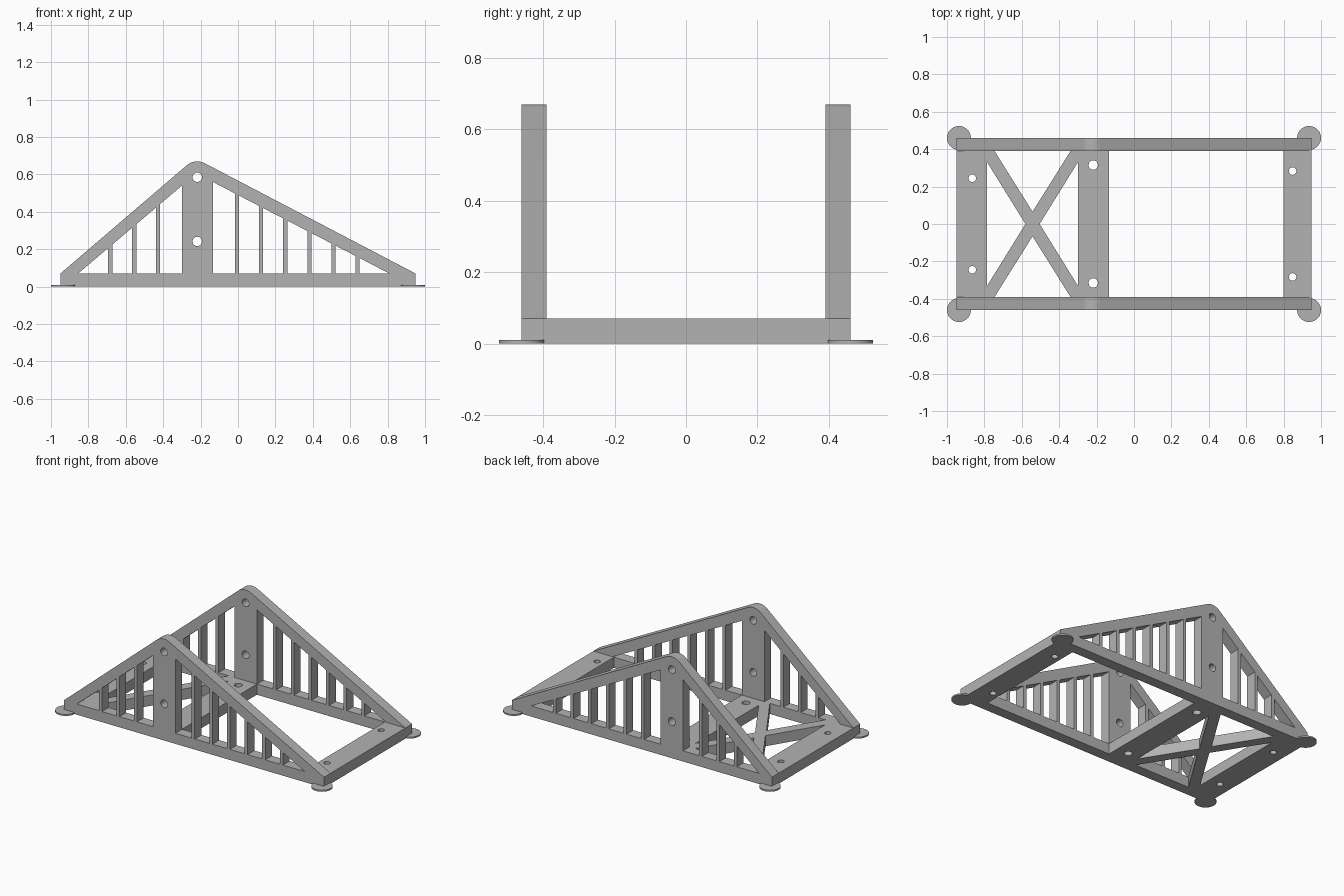
import bpy, bmesh, math
from mathutils import Matrix

cube = bpy.data.objects.get("Cube")
if cube:
    bpy.data.objects.remove(cube)

grey = bpy.data.materials.new("plain_grey")
grey.use_nodes = True
COLOUR = (0.45, 0.45, 0.45, 1)
grey.diffuse_color = COLOUR
grey.node_tree.nodes["Principled BSDF"].inputs["Base Color"].default_value = COLOUR


def arc(cx, cy, r, start=0, end=360, n=32):
    """Points along an arc; a full turn omits the repeated last point."""
    steps = n if end - start == 360 else n - 1
    return [(cx + r * math.cos(math.radians(start + (end - start) * i / steps)),
             cy + r * math.sin(math.radians(start + (end - start) * i / steps)))
            for i in range(n)]


def rect(x0, x1, y0, y1):
    return [(x0, y0), (x1, y0), (x1, y1), (x0, y1)]


def plate(name, loops, depth, matrix):
    """Extrude an outline with holes, centred on its own plane."""
    curve = bpy.data.curves.new(name + "_profile", 'CURVE')
    curve.dimensions = '2D'
    curve.fill_mode = 'BOTH'
    curve.extrude = depth / 2
    for pts in loops:
        s = curve.splines.new('POLY')
        s.points.add(len(pts) - 1)
        for p, (x, y) in zip(s.points, pts):
            p.co = (x, y, 0, 1)
        s.use_cyclic_u = True
    temp = bpy.data.objects.new(name + "_temp", curve)
    bpy.context.collection.objects.link(temp)
    bpy.context.view_layer.update()
    mesh = bpy.data.meshes.new_from_object(
        temp.evaluated_get(bpy.context.evaluated_depsgraph_get()))
    bpy.data.objects.remove(temp)
    bpy.data.curves.remove(curve)

    # weld caps to walls and place the part
    bm = bmesh.new()
    bm.from_mesh(mesh)
    bmesh.ops.remove_doubles(bm, verts=bm.verts, dist=1e-5)
    bmesh.ops.transform(bm, matrix=matrix, verts=bm.verts)
    bmesh.ops.recalc_face_normals(bm, faces=bm.faces)
    bm.to_mesh(mesh)
    bm.free()
    mesh.name = name
    mesh.materials.clear()
    mesh.materials.append(grey)
    obj = bpy.data.objects.new(name, mesh)
    bpy.context.collection.objects.link(obj)
    bpy.ops.object.select_all(action='DESELECT')
    obj.select_set(True)
    bpy.context.view_layer.objects.active = obj
    bpy.ops.object.shade_smooth_by_angle(angle=math.radians(30))
    return obj


END, RAIL = 0.95, 0.07
INNER = 0.39
PEAK_X, PEAK_Z = -0.218, 0.585

# side frame outline with rounded peak
outline = [(-END, 0), (END, 0), (END, RAIL)]
outline += arc(PEAK_X, PEAK_Z, 0.085, 62.5, 130.5, 12)
outline += [(-END, RAIL)]


def openings(tip, post, top, bars):
    """Split a triangular window into slots between upright bars."""
    def height(x):
        return RAIL + (top - RAIL) * (x - tip) / (post - tip)
    side = math.copysign(0.011, post - tip)
    edges, start = [], tip
    for b in bars:
        edges.append((start, b - side))
        start = b + side
    edges.append((start, post))
    for a, b in edges:
        pts = [(a, RAIL), (b, RAIL), (b, height(b))]
        yield pts if a == tip else pts + [(a, height(a))]


loops = [outline]
loops += openings(-0.855, -0.30, 0.54, [-0.683 + 0.128 * i for i in range(3)])
loops += openings(0.81, -0.135, 0.56, [0.639 - 0.1288 * i for i in range(6)])
loops += [arc(PEAK_X, z, 0.025) for z in (PEAK_Z, 0.242)]

upright = Matrix.Rotation(math.pi / 2, 4, 'X')
for name, y in (("front_side_frame", -0.425), ("back_side_frame", 0.425)):
    plate(name, loops, 0.07, Matrix.Translation((0, y, 0)) @ upright)

# cross beams with bolt holes
flat = Matrix.Translation((0, 0, RAIL / 2))
for name, x0, x1, hx, hy, r in (
        ("right_end_beam", -END, -0.785, -0.865, 0.245, 0.02),
        ("middle_beam", -0.30, -0.135, -0.218, 0.315, 0.025),
        ("left_end_beam", 0.80, END, 0.848, 0.283, 0.02)):
    plate(name, [rect(x0, x1, -INNER, INNER),
                 arc(hx, hy, r), arc(hx, -hy, r)], RAIL, flat)

# diagonal brace: one quarter mirrored around the centre
quarter = [(0.038, 0), (0.2425, 0.33), (0.2425, INNER), (0.203, INNER), (0, 0.066)]
brace = quarter[:]
brace += [(-x, y) for x, y in reversed(quarter[:-1])]
brace += [(-x, -y) for x, y in quarter[1:]]
brace += [(x, -y) for x, y in reversed(quarter[1:-1])]
plate("cross_brace", [brace], RAIL, Matrix.Translation((-0.5425, 0, RAIL / 2)))

# round corner feet
for xn, sx in (("right", -1), ("left", 1)):
    for yn, sy in (("front", -1), ("back", 1)):
        plate(f"{yn}_{xn}_foot", [arc(0, 0, 0.064)], 0.01,
              Matrix.Translation((sx * 0.936, sy * 0.46, 0.005)))
